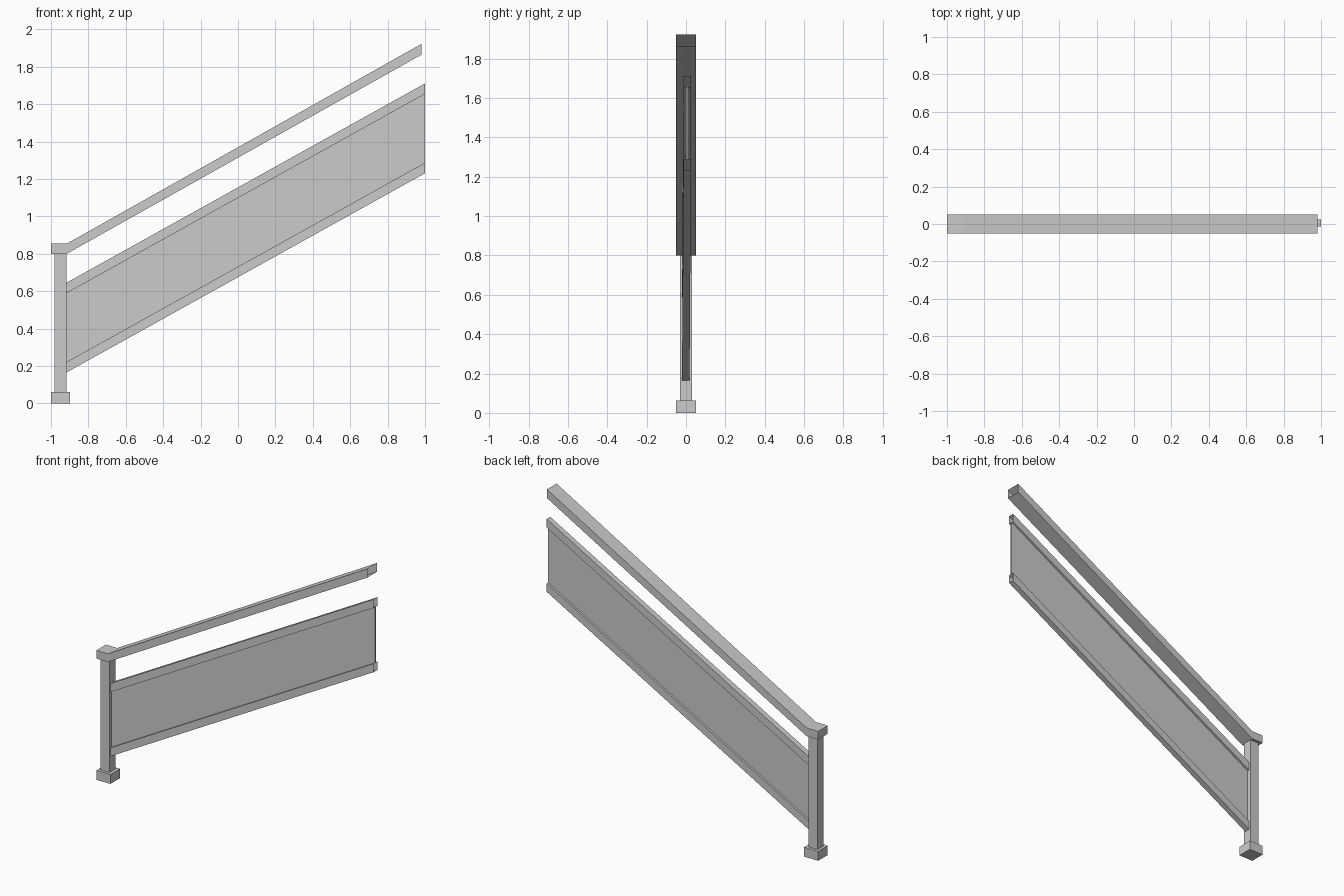
import bpy
import bmesh

cube = bpy.data.objects.get("Cube")
if cube:
    bpy.data.objects.remove(cube, do_unlink=True)

metal = bpy.data.materials.new("grey metal")
metal.use_nodes = True
GREY = (0.6, 0.6, 0.6, 1)
metal.diffuse_color = GREY
metal.node_tree.nodes["Principled BSDF"].inputs["Base Color"].default_value = GREY


def sweep(name, sections, cap_start=True, cap_end=True):
    """Join rectangular sections (x, y centre, half width, z low, z high)."""
    bm = bmesh.new()
    rings = [[bm.verts.new(p) for p in ((x, y - w, lo), (x, y + w, lo),
                                        (x, y + w, hi), (x, y - w, hi))]
             for x, y, w, lo, hi in sections]
    for a, b in zip(rings, rings[1:]):
        for i in range(4):
            j = (i + 1) % 4
            bm.faces.new((a[i], b[i], b[j], a[j]))
    if cap_start:
        bm.faces.new(rings[0])
    if cap_end:
        bm.faces.new(rings[-1][::-1])
    # Outward winding for the whole shell
    bmesh.ops.recalc_face_normals(bm, faces=bm.faces)
    mesh = bpy.data.meshes.new(name)
    bm.to_mesh(mesh)
    bm.free()
    mesh.materials.append(metal)
    obj = bpy.data.objects.new(name, mesh)
    bpy.context.collection.objects.link(obj)
    return obj


def block(name, x0, x1, half, z0, z1):
    return sweep(name, [(x0, 0, half, z0, z1), (x1, 0, half, z0, z1)])


def slope(name, half, low, high, **caps):
    """Sloping member running from the post to the upper end."""
    rise = 1.066
    return sweep(name, [(-0.918, -0.001, half, low, high),
                        (1.0, 0.006, half, low + rise, high + rise)], **caps)


# Newel post on its foot
block("foot", -1.0, -0.897, 0.05, 0, 0.062)
block("post", -0.982, -0.918, 0.031, 0.062, 0.8)

# Handrail: level over the post, then sloping up to an open end
sweep("handrail", [(-1.0, 0, 0.05, 0.8, 0.854),
                   (-0.916, 0, 0.05, 0.8, 0.854),
                   (0.98, 0, 0.05, 1.864, 1.922)], cap_end=False)

# Infill panel held between two open channel rails
slope("upper_panel_rail", 0.019, 0.589, 0.645, cap_start=False, cap_end=False)
slope("lower_panel_rail", 0.019, 0.165, 0.221, cap_start=False, cap_end=False)
slope("panel", 0.005, 0.221, 0.589)
